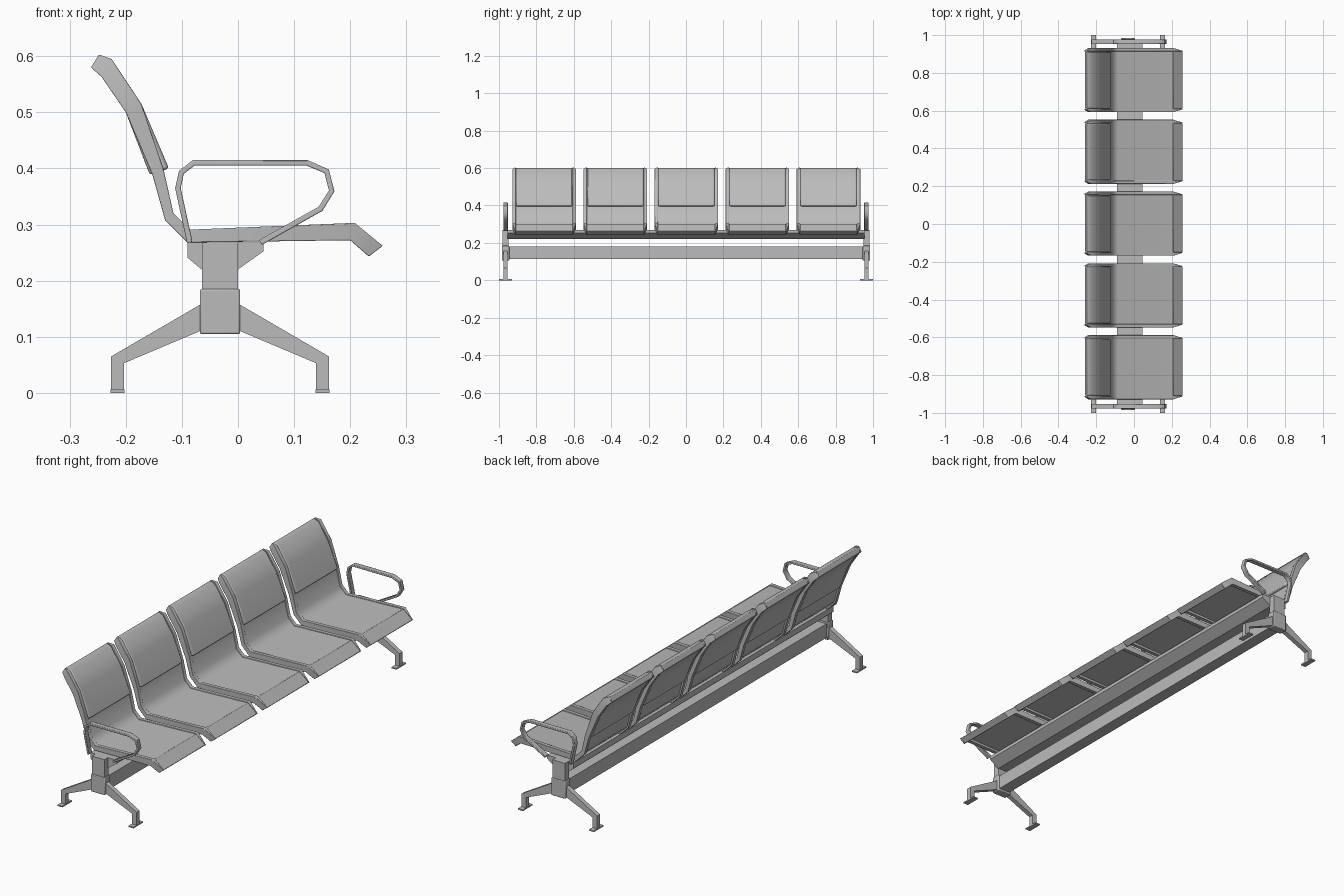
import bpy, bmesh, math
from mathutils import Vector

cube = bpy.data.objects.get("Cube")
if cube:
    bpy.data.objects.remove(cube, do_unlink=True)

grey = bpy.data.materials.new("plain grey")
grey.use_nodes = True
grey.diffuse_color = (0.5, 0.5, 0.5, 1)
grey.node_tree.nodes["Principled BSDF"].inputs["Base Color"].default_value = (0.5, 0.5, 0.5, 1)


def finish(bm, name, bevel=0, angle=30):
    """Turn a bmesh into a shaded object with an optional edge bevel."""
    bmesh.ops.recalc_face_normals(bm, faces=bm.faces)
    mesh = bpy.data.meshes.new(name)
    bm.to_mesh(mesh)
    bm.free()
    mesh.materials.append(grey)
    obj = bpy.data.objects.new(name, mesh)
    bpy.context.collection.objects.link(obj)
    if bevel:
        mod = obj.modifiers.new("soft edges", 'BEVEL')
        mod.width, mod.segments = bevel, 2
        mod.limit_method, mod.angle_limit = 'ANGLE', math.radians(60)
    bpy.ops.object.select_all(action='DESELECT')
    obj.select_set(True)
    bpy.context.view_layer.objects.active = obj
    bpy.ops.object.shade_smooth_by_angle(angle=math.radians(angle))
    return obj


def prism(name, outline, y0, y1, bevel=0):
    """Extrude an x-z outline along y."""
    bm = bmesh.new()
    face = bm.faces.new([bm.verts.new((x, y0, z)) for x, z in outline])
    ext = bmesh.ops.extrude_face_region(bm, geom=[face])
    moved = [v for v in ext["geom"] if isinstance(v, bmesh.types.BMVert)]
    bmesh.ops.translate(bm, verts=moved, vec=(0, y1 - y0, 0))
    return finish(bm, name, bevel)


def box(name, x0, x1, y0, y1, z0, z1, bevel=0):
    return prism(name, [(x0, z0), (x1, z0), (x1, z1), (x0, z1)], y0, y1, bevel)


def ribbon(name, front, back, ya, yb, bevel=0):
    """Bent slab between two x-z paths; ya and yb give its sides per station."""
    bm = bmesh.new()
    rings = []
    for (fx, fz), (bx, bz), a, b in zip(front, back, ya, yb):
        rings.append([bm.verts.new(p) for p in
                      ((fx, a, fz), (fx, b, fz), (bx, b, bz), (bx, a, bz))])
    for r, s in zip(rings, rings[1:]):
        for i in range(4):
            j = (i + 1) % 4
            bm.faces.new((r[i], r[j], s[j], s[i]))
    bm.faces.new(rings[0])
    bm.faces.new(rings[-1])
    return finish(bm, name, bevel, 50)


def blend(p, q, t):
    return [tuple(Vector(a).lerp(Vector(b), t)) for a, b in zip(p, q)]


def offset(path, d):
    """Shift an open x-z path sideways by d."""
    pts = [Vector(p) for p in path]
    out = []
    for i, p in enumerate(pts):
        a = (p - pts[i - 1]).normalized() if i else Vector((0, 0))
        b = (pts[i + 1] - p).normalized() if i + 1 < len(pts) else Vector((0, 0))
        t = (a + b).normalized()
        out.append(tuple(p + Vector((t.y, -t.x)) * d))
    return out


# Side profile of one seat, from the top of the back to the seat nose
front = [(-0.248, 0.603), (-0.225, 0.595), (-0.172, 0.515), (-0.133, 0.40),
         (-0.115, 0.32), (-0.085, 0.291), (0.208, 0.303), (0.258, 0.262)]
back = [(-0.262, 0.58), (-0.243, 0.563), (-0.2, 0.50), (-0.153, 0.39),
        (-0.13, 0.308), (-0.09, 0.268), (0.2, 0.272), (0.233, 0.243)]
pad_front = front[:3] + [(-0.123, 0.40)]
pad_back = back[:3] + [(-0.157, 0.388)]
n = len(front)
outer = [0.158] + [0.17] * (n - 2) + [0.155]

for k in range(5):
    y = 0.002 + (k - 2) * 0.38
    parts = []
    # Thin shell set between the side rails
    parts.append(ribbon("seat_shell", blend(front, back, 0.12), blend(front, back, 0.6),
                        [-0.154] * n, [0.154] * n))
    # Raised side rails with drawn-in ends
    for s in (-1, 1):
        parts.append(ribbon("seat_rail", front, back, [s * 0.152] * n,
                            [s * w for w in outer], 0.005))
    # Padded upper back
    parts.append(ribbon("back_pad", pad_front, pad_back, [-0.15] * 4, [0.15] * 4, 0.005))
    # Folded front edge of the seat
    parts.append(ribbon("seat_nose", front[-2:], back[-2:], [-0.153] * 2, [0.153] * 2, 0.004))
    for p in parts:
        p.location.y = y

# Long beams under the seats
prism("seat_beam", [(-0.09, 0.268), (0.045, 0.268), (0.045, 0.252), (0.0, 0.22),
                    (-0.065, 0.22), (-0.09, 0.241)], -0.955, 0.955)
box("lower_beam", -0.06, -0.003, -0.955, 0.955, 0.115, 0.18)

# Outline of one leg, measured outward from the post
leg = [(0.0, 0.157), (0.158, 0.065), (0.158, 0.003), (0.135, 0.003), (0.135, 0.053), (0.0, 0.11)]
arm = [(-0.086, 0.268), (-0.107, 0.365), (-0.101, 0.393), (-0.079, 0.41), (0.123, 0.41),
       (0.158, 0.395), (0.167, 0.36), (0.147, 0.328), (0.04, 0.268)]

for s in (-1, 1):
    yc = s * 0.965
    # Post and the sleeve that holds the legs
    box("post", -0.064, 0.0, yc - 0.015, yc + 0.015, 0.12, 0.268)
    box("leg_sleeve", -0.068, 0.004, yc - 0.02, yc + 0.02, 0.105, 0.185, 0.003)
    for d, x in ((1, 0.004), (-1, -0.068)):
        prism("leg", [(x + d * u, z) for u, z in leg], yc - 0.011, yc + 0.011)
        ends = sorted((x + d * 0.134, x + d * 0.159))
        box("foot", ends[0], ends[1], yc - 0.035, yc + 0.035, 0, 0.006)
    # Looped armrest
    ribbon("armrest", offset(arm, 0.005), offset(arm, -0.005),
           [yc - 0.012] * len(arm), [yc + 0.012] * len(arm), 0.002)
